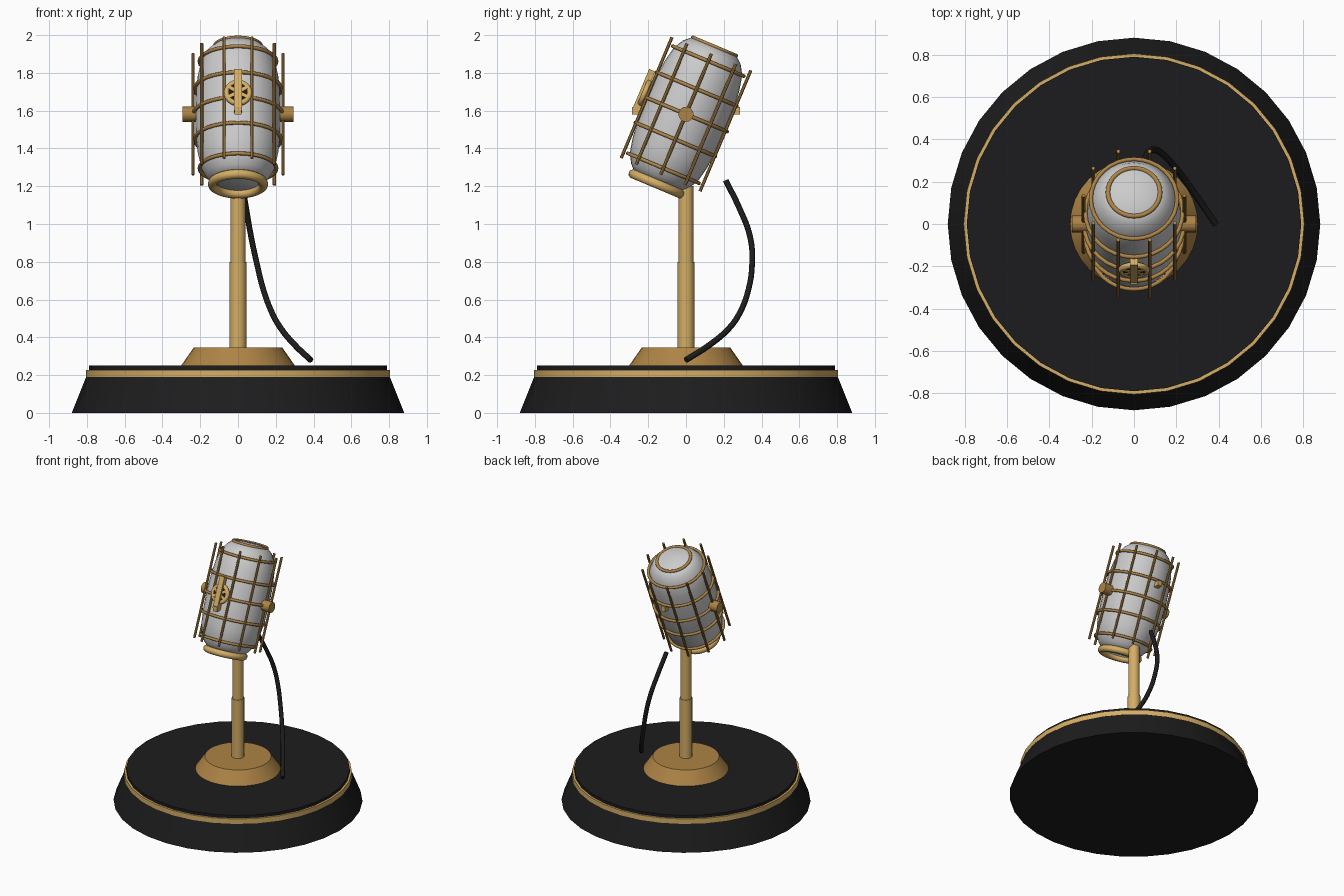
import bpy, bmesh, math
from mathutils import Matrix, Vector

cube = bpy.data.objects.get("Cube")
if cube:
    bpy.data.objects.remove(cube, do_unlink=True)


def material(name, rgb):
    m = bpy.data.materials.new(name)
    m.use_nodes = True
    m.diffuse_color = (*rgb, 1)
    m.node_tree.nodes["Principled BSDF"].inputs["Base Color"].default_value = (*rgb, 1)
    return m


BLACK = material("black", (0.012, 0.012, 0.013))
GOLD = material("gold", (0.66, 0.42, 0.13))
BRONZE = material("bronze", (0.42, 0.23, 0.06))

# Frame of the tilted head: local z runs along the capsule
HEAD = Matrix.Translation((0, 0, 1.581)) @ Matrix.Rotation(math.radians(-22.8), 4, 'X')
WORLD = Matrix.Identity(4)
TO_X = Matrix.Rotation(math.pi / 2, 4, 'Y')
TO_Y = Matrix.Rotation(math.pi / 2, 4, 'X')


def finish(name, bm, mat, matrix, angle=35):
    bmesh.ops.recalc_face_normals(bm, faces=bm.faces)
    mesh = bpy.data.meshes.new(name)
    bm.to_mesh(mesh)
    bm.free()
    obj = bpy.data.objects.new(name, mesh)
    bpy.context.collection.objects.link(obj)
    if mat:
        mesh.materials.append(mat)
    obj.matrix_world = matrix
    bpy.ops.object.select_all(action='DESELECT')
    obj.select_set(True)
    bpy.context.view_layer.objects.active = obj
    bpy.ops.object.shade_smooth_by_angle(angle=math.radians(angle))
    return obj


def lathe(name, profile, mat, matrix=WORLD, sides=32, closed=False, angle=35):
    """Revolve (radius, height) points about local z."""
    bm = bmesh.new()
    verts = [bm.verts.new((r, 0, z)) for r, z in profile]
    edges = [bm.edges.new(p) for p in zip(verts, verts[1:])]
    if closed:
        edges.append(bm.edges.new((verts[-1], verts[0])))
    bmesh.ops.spin(bm, geom=verts + edges, cent=(0, 0, 0), axis=(0, 0, 1),
                   angle=math.tau, steps=sides)
    bmesh.ops.remove_doubles(bm, verts=bm.verts, dist=0.0005)
    return finish(name, bm, mat, matrix, angle)


def ring(name, major, minor, height, mat, matrix=HEAD):
    n = 10
    section = [(major + minor * math.cos(math.tau * i / n),
                height + minor * math.sin(math.tau * i / n)) for i in range(n)]
    return lathe(name, section, mat, matrix, closed=True, angle=60)


def rod(name, radius, length, mat, matrix, sides=12):
    bm = bmesh.new()
    bmesh.ops.create_cone(bm, cap_ends=True, segments=sides, radius1=radius,
                          radius2=radius, depth=length)
    return finish(name, bm, mat, matrix, 40)


def box(name, size, mat, matrix):
    bm = bmesh.new()
    bmesh.ops.create_cube(bm, size=1)
    bmesh.ops.scale(bm, vec=size, verts=bm.verts)
    return finish(name, bm, mat, matrix)


# Base, trim band, foot and pole
lathe("base", [(0, 0), (0.88, 0), (0.80, 0.2), (0.79, 0.2), (0.79, 0.25), (0, 0.25)], BLACK)
lathe("base_trim", [(0.78, 0.19), (0.805, 0.19), (0.805, 0.228), (0.78, 0.228)], GOLD, closed=True)
lathe("foot", [(0, 0.245), (0.305, 0.245), (0.235, 0.345), (0, 0.345)], BRONZE)
lathe("pole", [(0, 0.34), (0.045, 0.34), (0.045, 0.8), (0.04, 0.8), (0.04, 1.2), (0, 1.2)], GOLD, sides=16)

# Barrel-shaped capsule
barrel = [(0, -0.39), (0.13, -0.39), (0.165, -0.355), (0.195, -0.305), (0.213, -0.22),
          (0.223, -0.13), (0.227, 0), (0.223, 0.13), (0.213, 0.22), (0.195, 0.305),
          (0.165, 0.355), (0.125, 0.39), (0, 0.396)]
lathe("capsule", barrel, None, HEAD, angle=60)

# Cage of hoops and straight bars
for i, (height, radius) in enumerate([(-0.31, 0.204), (-0.145, 0.23), (0, 0.236),
                                      (0.145, 0.23), (0.305, 0.204)]):
    ring(f"cage_hoop_{i + 1}", radius, 0.01, height, BRONZE)
BARS = 10
for i in range(BARS):
    turn = Matrix.Rotation(math.tau * i / BARS, 4, 'Z')
    rod(f"cage_bar_{i + 1}", 0.009, 0.695, BRONZE,
        HEAD @ turn @ Matrix.Translation((0.238, 0, 0)), 8)
ring("top_hoop", 0.123, 0.011, 0.388, BRONZE)
ring("bottom_collar", 0.135, 0.025, -0.4, GOLD)

# Pivot knobs on both sides
for side, x in (("left", 0.255), ("right", -0.255)):
    rod(f"{side}_knob", 0.04, 0.076, BRONZE, HEAD @ Matrix.Translation((x, 0, 0)) @ TO_X, 16)

# Front badge: rim, dark centre, spokes and upright bar
BADGE = HEAD @ Matrix.Translation((0, -0.245, 0.02)) @ TO_Y
ring("badge_rim", 0.06, 0.015, 0, GOLD, BADGE)
rod("badge_centre", 0.055, 0.02, BLACK, BADGE, 24)
for i, angle in enumerate((-60, 60)):
    box(f"badge_spoke_{i + 1}", (0.018, 0.115, 0.028), GOLD,
        BADGE @ Matrix.Rotation(math.radians(angle), 4, 'Z'))
box("badge_bar", (0.04, 0.235, 0.035), GOLD, BADGE @ Matrix.Translation((0, 0.008, 0.01)))

# Level cross pin whose end shows at the back
box("cross_pin", (0.035, 0.57, 0.04), GOLD, Matrix.Translation((0, 0, 1.6)))

# Hanging cable
path = [(0.02, 0.21, 1.23), (0.042, 0.28, 1.09), (0.07, 0.34, 0.93), (0.1, 0.35, 0.79),
        (0.135, 0.33, 0.65), (0.18, 0.285, 0.53), (0.225, 0.23, 0.45),
        (0.3, 0.125, 0.36), (0.385, 0, 0.28)]
curve = bpy.data.curves.new("cable", 'CURVE')
curve.dimensions = '3D'
curve.bevel_depth = 0.016
curve.bevel_resolution = 2
curve.resolution_u = 4
curve.use_fill_caps = True
spline = curve.splines.new('BEZIER')
spline.bezier_points.add(len(path) - 1)
for point, co in zip(spline.bezier_points, path):
    point.co = Vector(co)
    point.handle_left_type = point.handle_right_type = 'AUTO'
curve.materials.append(BLACK)
bpy.context.collection.objects.link(bpy.data.objects.new("cable", curve))
